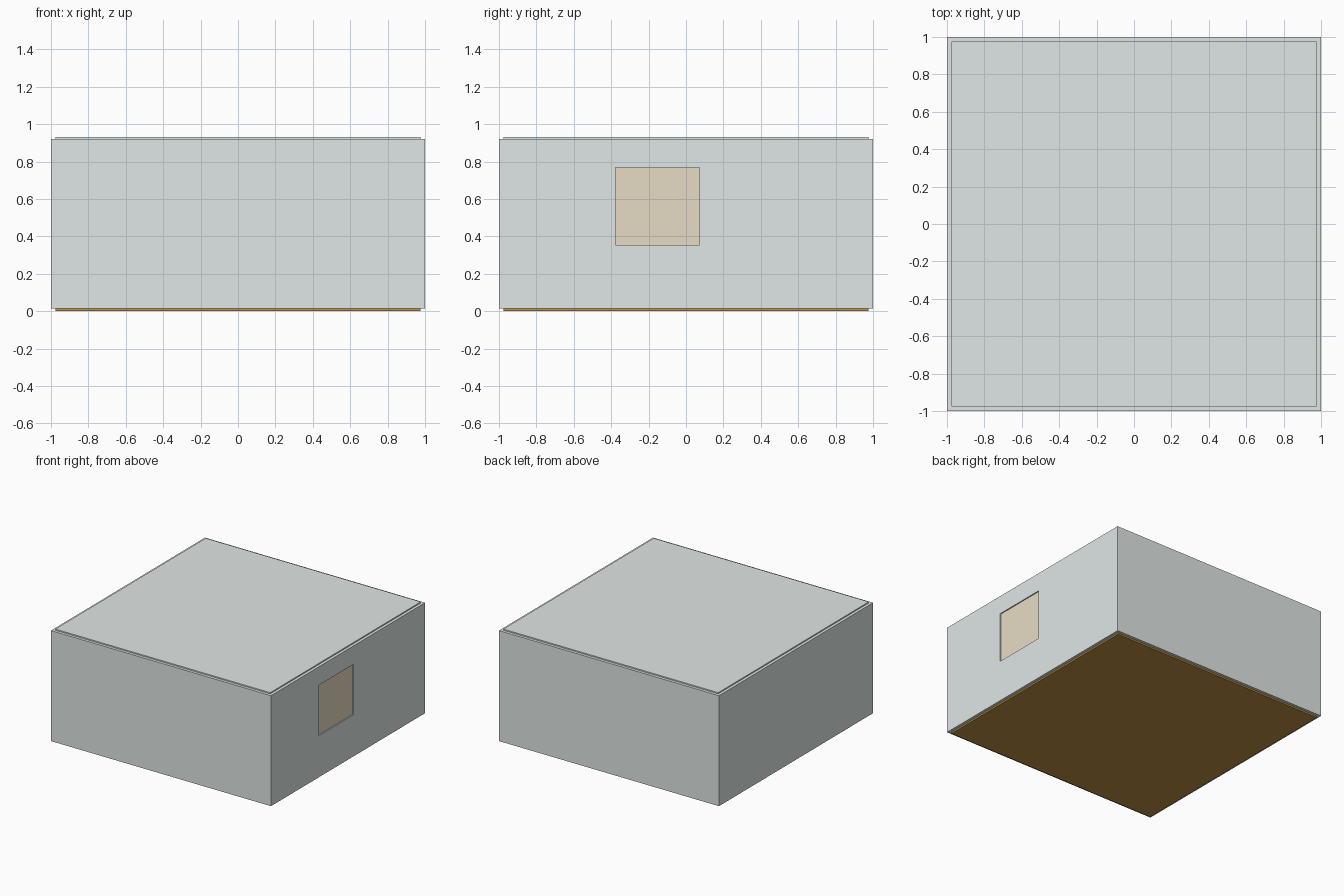
import bpy, bmesh
from mathutils import Vector

if "Cube" in bpy.data.objects:
    bpy.data.objects.remove(bpy.data.objects["Cube"])


def material(name, rgb):
    m = bpy.data.materials.new(name)
    m.diffuse_color = (*rgb, 1)
    m.use_nodes = True
    m.node_tree.nodes["Principled BSDF"].inputs["Base Color"].default_value = m.diffuse_color
    return m


GREY = material("pale grey", (0.745, 0.80, 0.79))
TAN = material("warm tan", (0.795, 0.71, 0.55))
BROWN = material("brown", (0.52, 0.28, 0.055))


def box_bmesh(half, z0, z1):
    bm = bmesh.new()
    bmesh.ops.create_cube(bm, size=1)
    for v in bm.verts:
        v.co = Vector((v.co.x * 2 * half, v.co.y * 2 * half,
                       z0 + (v.co.z + 0.5) * (z1 - z0)))
    return bm


def finish(name, bm, mats):
    bmesh.ops.recalc_face_normals(bm, faces=bm.faces)
    mesh = bpy.data.meshes.new(name)
    bm.to_mesh(mesh)
    bm.free()
    for m in mats:
        mesh.materials.append(m)
    ob = bpy.data.objects.new(name, mesh)
    bpy.context.collection.objects.link(ob)


# Walls, with a shallow window recess cut into the right side
Y0, Y1, Z0, Z1, DEPTH = -0.376, 0.073, 0.355, 0.769, 0.009
bm = box_bmesh(1.0, 0.013, 0.921)
for co, no in (((0, Y0, 0), (0, 1, 0)), ((0, Y1, 0), (0, 1, 0)),
               ((0, 0, Z0), (0, 0, 1)), ((0, 0, Z1), (0, 0, 1))):
    faces = [f for f in bm.faces if f.calc_center_median().x > 0.99]
    edges = {e for f in faces for e in f.edges}
    verts = {v for f in faces for v in f.verts}
    bmesh.ops.bisect_plane(bm, geom=faces + list(edges) + list(verts),
                           plane_co=co, plane_no=no)
window = []
for f in bm.faces:
    c = f.calc_center_median()
    if c.x > 0.99 and Y0 < c.y < Y1 and Z0 < c.z < Z1:
        window.append(f)
pane = bmesh.ops.extrude_discrete_faces(bm, faces=window)["faces"]
for f in pane:
    f.material_index = 1
    bmesh.ops.translate(bm, verts=f.verts, vec=(-DEPTH, 0, 0))
finish("walls", bm, [GREY, TAN])

# Roof and floor panels, set in slightly from the walls
finish("roof_panel", box_bmesh(0.977, 0.90, 0.931), [GREY])
finish("floor_panel", box_bmesh(0.977, 0.0, 0.03), [BROWN])
